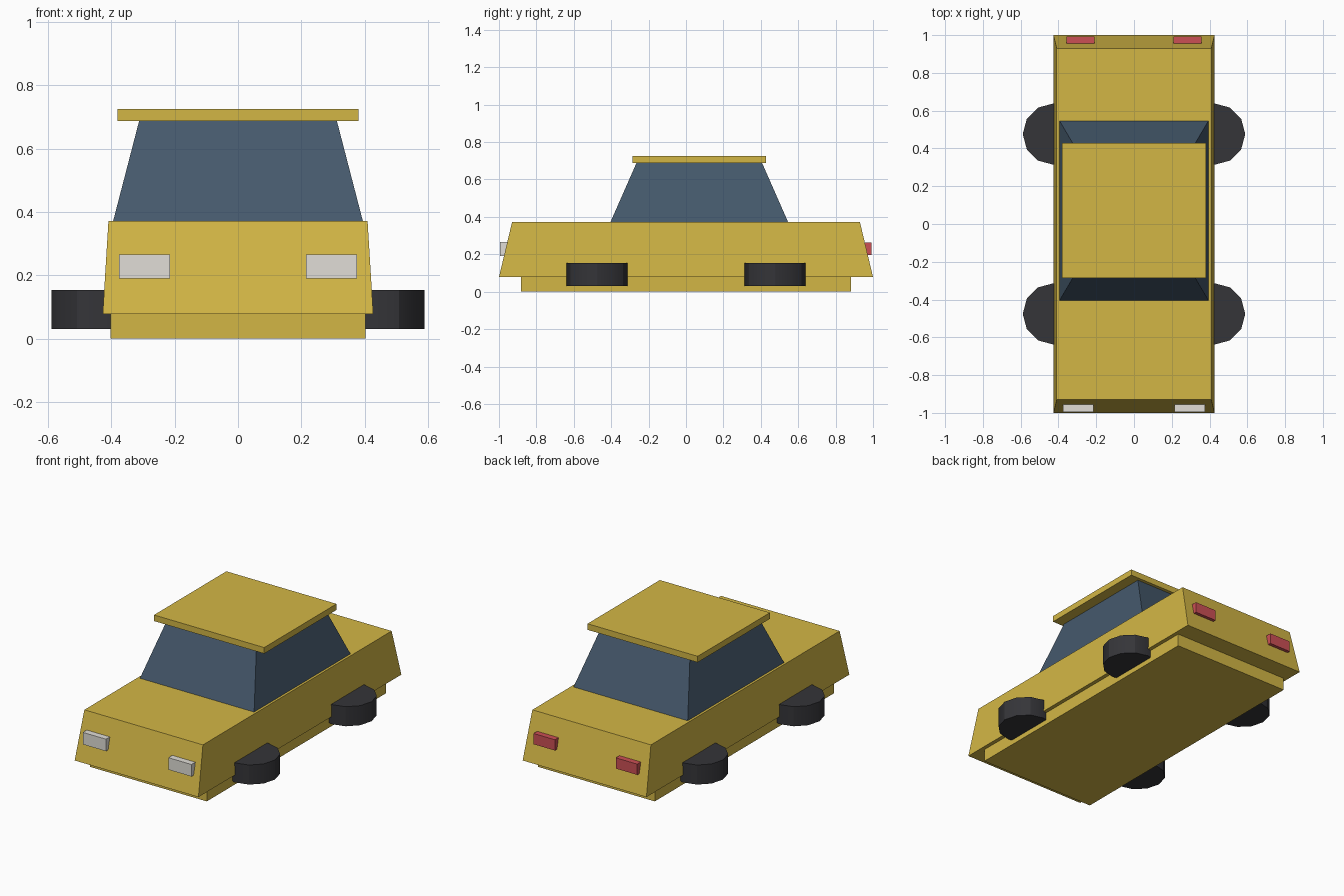
import bpy, bmesh

if "Cube" in bpy.data.objects:
    bpy.data.objects.remove(bpy.data.objects["Cube"])


def material(name, rgb):
    m = bpy.data.materials.new(name)
    m.diffuse_color = (*rgb, 1)
    m.use_nodes = True
    m.node_tree.nodes["Principled BSDF"].inputs["Base Color"].default_value = m.diffuse_color
    return m


YELLOW = material("yellow paint", (0.65, 0.47, 0.06))
GLASS = material("dark glass", (0.06, 0.10, 0.15))
RUBBER = material("black rubber", (0.035, 0.035, 0.04))
WHITE = material("lamp white", (0.75, 0.73, 0.68))
RED = material("lamp red", (0.60, 0.08, 0.09))


def block(name, x, y, z, mat, top_x=None, top_y=None):
    """Box spanning the x, y and z ranges, optionally tapering to a different top."""
    bm = bmesh.new()
    bmesh.ops.create_cube(bm, size=1)
    for v in bm.verts:
        upper = v.co.z > 0
        xs, ys = (top_x or x, top_y or y) if upper else (x, y)
        v.co = (xs[v.co.x > 0], ys[v.co.y > 0], z[upper])
    mesh = bpy.data.meshes.new(name)
    bm.to_mesh(mesh)
    bm.free()
    mesh.materials.append(mat)
    ob = bpy.data.objects.new(name, mesh)
    bpy.context.collection.objects.link(ob)
    return ob


# Body shell, floor, cabin and roof
block("chassis", (-0.403, 0.403), (-0.883, 0.883), (0, 0.078), YELLOW)
block("body", (-0.427, 0.427), (-1, 1), (0.078, 0.372), YELLOW,
      (-0.409, 0.409), (-0.93, 0.93))
block("cabin_windows", (-0.394, 0.394), (-0.404, 0.546), (0.372, 0.688), GLASS,
      (-0.312, 0.312), (-0.265, 0.407))
block("roof", (-0.38, 0.38), (-0.285, 0.428), (0.687, 0.725), YELLOW)

for side, s in (("left", -1), ("right", 1)):
    # Lamps, sunk into the sloping ends
    block(f"headlight_{side}", sorted((s * 0.215, s * 0.375)), (-0.994, -0.93),
          (0.19, 0.265), WHITE)
    block(f"tail_light_{side}", sorted((s * 0.21, s * 0.358)), (0.93, 0.992),
          (0.195, 0.262), RED)
    # Twelve-sided wheels lying flat, smooth around the rim
    for end, y in (("front", -0.476), ("rear", 0.476)):
        bpy.ops.mesh.primitive_cylinder_add(vertices=12, radius=0.162, depth=0.122,
                                            location=(s * 0.427, y, 0.092))
        wheel = bpy.context.object
        wheel.name = f"wheel_{end}_{side}"
        wheel.data.materials.append(RUBBER)
        bpy.ops.object.shade_smooth_by_angle()
